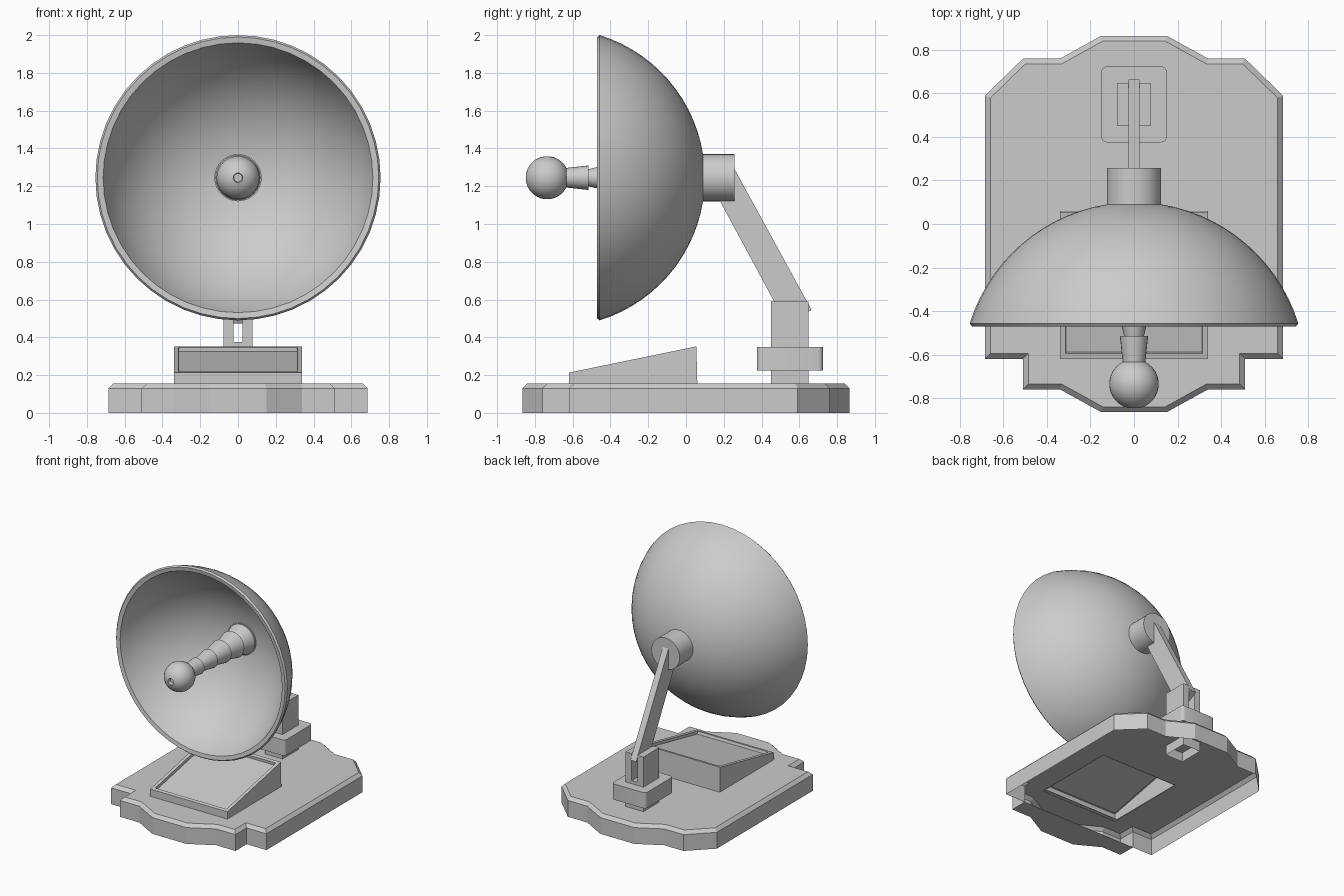
import bpy, bmesh
from math import sin, cos, pi, radians, sqrt, asin
from mathutils import Vector

if "Cube" in bpy.data.objects:
    bpy.data.objects.remove(bpy.data.objects["Cube"])

AXIS_Z = 1.245  # height of the dish axis


def finish(name, bm, smooth=False, recalc=True):
    if recalc:
        bmesh.ops.recalc_face_normals(bm, faces=bm.faces)
    me = bpy.data.meshes.new(name)
    bm.to_mesh(me)
    bm.free()
    ob = bpy.data.objects.new(name, me)
    bpy.context.collection.objects.link(ob)
    if smooth:
        me.polygons.foreach_set("use_smooth", [True] * len(me.polygons))
        me.set_sharp_from_angle(angle=radians(35))
    return ob


def prism(pts, axis, a, b):
    """Closed prism: 2D profile swept along an axis from a to b."""
    place = {'x': lambda u, v, w: (w, u, v),
             'y': lambda u, v, w: (u, w, v),
             'z': lambda u, v, w: (u, v, w)}[axis]
    bm = bmesh.new()
    lo = [bm.verts.new(place(u, v, a)) for u, v in pts]
    hi = [bm.verts.new(place(u, v, b)) for u, v in pts]
    n = len(pts)
    bm.faces.new(lo)
    bm.faces.new(hi)
    for i in range(n):
        j = (i + 1) % n
        bm.faces.new((lo[i], lo[j], hi[j], hi[i]))
    bmesh.ops.recalc_face_normals(bm, faces=bm.faces)
    return bm


def open_bottom(bm):
    bmesh.ops.delete(bm, geom=[f for f in bm.faces if f.normal.z < -0.9], context='FACES_ONLY')


def lathe(name, profile, seg):
    """Revolve (radius, y) points round the dish axis."""
    bm = bmesh.new()
    rings = []
    for r, y in profile:
        if r < 1e-5:
            rings.append([bm.verts.new((0, y, AXIS_Z))] * seg)
        else:
            rings.append([bm.verts.new((r * cos(2 * pi * i / seg), y, AXIS_Z + r * sin(2 * pi * i / seg)))
                          for i in range(seg)])
    for p, q in zip(rings, rings[1:]):
        for i in range(seg):
            j = (i + 1) % seg
            bm.faces.new(list(dict.fromkeys((p[i], p[j], q[j], q[i]))))
    return finish(name, bm, smooth=True)


# Base: hollow shell with chamfered top edge and an opening under the console
half = [(0.15, -0.865), (0.34, -0.76), (0.51, -0.76), (0.51, -0.62), (0.685, -0.62),
        (0.685, 0.59), (0.51, 0.76), (0.34, 0.76), (0.15, 0.865)]
outline = half + [(-x, y) for x, y in reversed(half)]
bm = bmesh.new()
n = len(outline)
inner = []
for i, (x, y) in enumerate(outline):  # mitred inset
    p = Vector((x, y))
    d0 = (p - Vector(outline[i - 1])).normalized()
    d1 = (Vector(outline[(i + 1) % n]) - p).normalized()
    n0, n1 = Vector((-d0.y, d0.x)), Vector((-d1.y, d1.x))
    inner.append(p + (n0 + n1) * 0.025 / (1 + n0.dot(n1)))
rings = [[bm.verts.new((p[0], p[1], z)) for p in loop]
         for loop, z in ((outline, 0), (outline, 0.13), (inner, 0.155))]
for p, q in zip(rings, rings[1:]):
    for i in range(n):
        j = (i + 1) % n
        bm.faces.new((p[i], p[j], q[j], q[i]))
hole = [bm.verts.new((x, y, 0.155)) for x, y in
        ((-0.335, -0.59), (0.335, -0.59), (0.335, 0.055), (-0.335, 0.055))]
edges = [bm.edges.new((hole[i], hole[(i + 1) % 4])) for i in range(4)]
edges += [bm.edges.get((rings[2][i], rings[2][(i + 1) % n])) for i in range(n)]
bmesh.ops.triangle_fill(bm, edges=edges, use_beauty=True, normal=(0, 0, 1))
finish("base", bm)

# Underside of the front lobe
bm = bmesh.new()
lobe = [(0.51, -0.62), (-0.51, -0.62), (-0.51, -0.76), (-0.34, -0.76), (-0.15, -0.865),
        (0.15, -0.865), (0.34, -0.76), (0.51, -0.76)]
f = bm.faces.new([bm.verts.new((x, y, 0)) for x, y in lobe])
f.normal_update()
if f.normal.z > 0:
    f.normal_flip()
finish("base_front_underside", bm, recalc=False)

# Sloping console with recessed screen
bm = prism([(-0.62, 0.153), (0.06, 0.153), (0.055, 0.352), (-0.62, 0.213)], 'x', -0.34, 0.34)
top = [f for f in bm.faces if f.normal.z > 0.9]
bmesh.ops.inset_individual(bm, faces=top, thickness=0.037)
bmesh.ops.inset_individual(bm, faces=top, thickness=0.003, depth=-0.022)
open_bottom(bm)
finish("console", bm)

# Forked post
bm = prism([(-0.078, 0.08), (0.078, 0.08), (0.078, 0.59), (0.025, 0.59), (0.025, 0.375),
            (-0.025, 0.375), (-0.025, 0.59), (-0.078, 0.59)], 'y', 0.45, 0.648)
open_bottom(bm)
finish("forked_post", bm)

# Collar with rounded corners
bm = prism([(-0.15, 0.375), (0.15, 0.375), (0.15, 0.725), (-0.15, 0.725)], 'z', 0.225, 0.325 + 0.025)
upright = [e for e in bm.edges if abs(e.verts[0].co.z - e.verts[1].co.z) > 0.05]
bmesh.ops.bevel(bm, geom=upright, offset=0.025, segments=3, profile=0.5, affect='EDGES')
finish("post_collar", bm, smooth=True)

# Slanted arm
finish("support_arm", prism([(0.665, 0.545), (0.53, 0.472), (0.14, 1.195), (0.252, 1.3)], 'x', -0.025, 0.025))

# Hub behind the dish
lathe("dish_hub", [(0, 0.04), (0.125, 0.04), (0.125, 0.257), (0, 0.257)], 32)

# Dish: outer cap, rim, inner cap
def cap(r_rim, y_rim, y_apex, steps=16):
    d = y_apex - y_rim
    R = (r_rim ** 2 + d ** 2) / (2 * d)
    a = asin(min(1, r_rim / R))
    return [(R * sin(a * i / steps), y_apex - R + R * cos(a * i / steps)) for i in range(steps + 1)]

lathe("dish", cap(0.755, -0.457, 0.1) + [(0.745, -0.47)] + cap(0.714, -0.465, 0.06)[::-1], 48)

# Feed: stepped cups growing toward the dish, joined by thin necks
profile = [(0, -0.66)]
for y0, y1, r in ((-0.66, -0.515, 0.065), (-0.47, -0.36, 0.075), (-0.32, -0.21, 0.09),
                  (-0.17, -0.07, 0.105), (-0.04, 0.05, 0.122)):
    profile += [(r * 0.75, y0), (r, y1), (r * 0.7, y1)]
lathe("feed_stem", profile + [(0, 0.05)], 24)

# Ball tip with a small dimple
R, c = 0.114, -0.735
a0 = asin(0.025 / R)
ball = [(R * sin(a0 + (pi - a0) * i / 14), c - R * cos(a0 + (pi - a0) * i / 14)) for i in range(15)]
lathe("feed_ball", [(0, c - 0.085), (0.022, c - 0.085)] + ball, 32)
